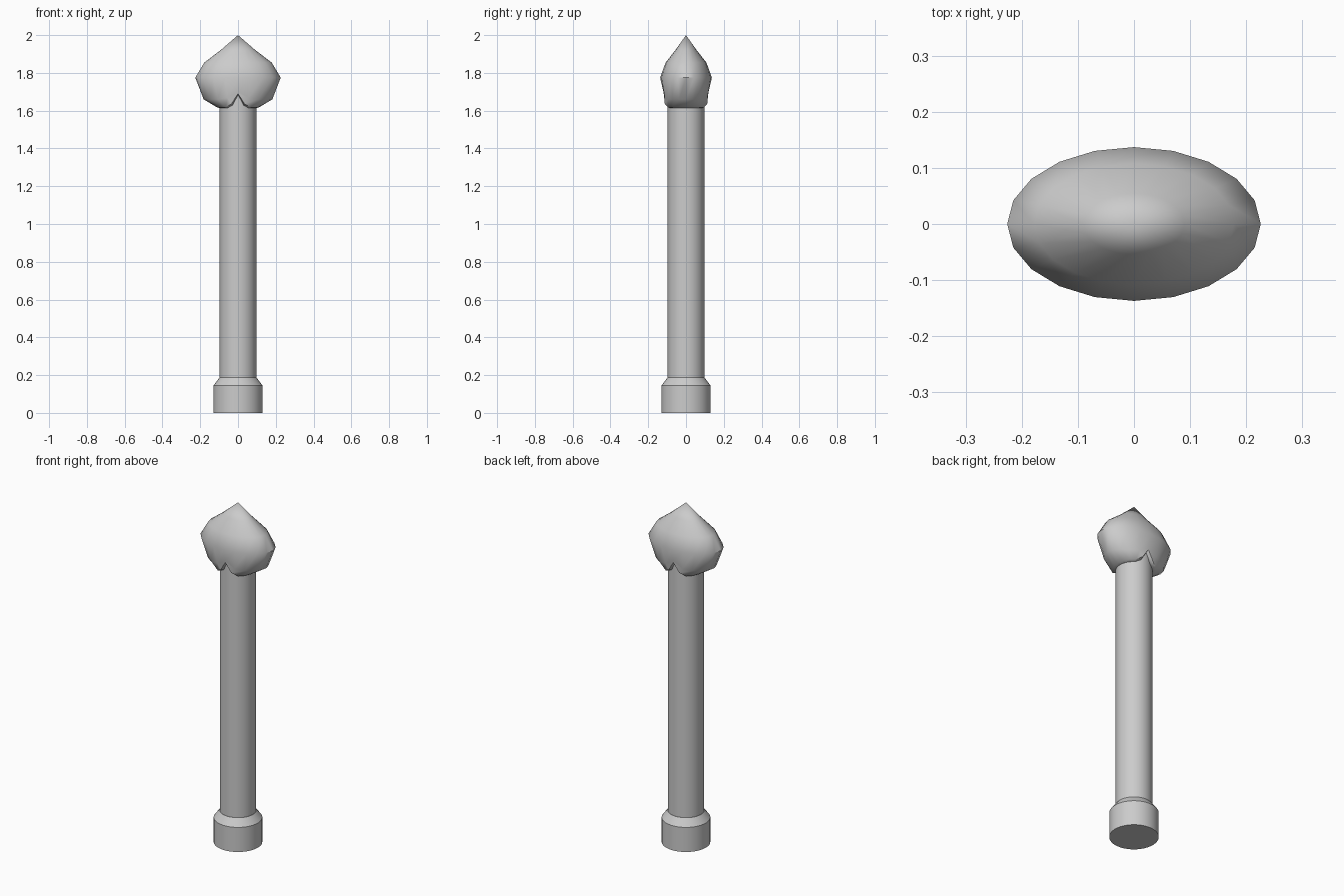
import bpy, bmesh, math

if "Cube" in bpy.data.objects:
    bpy.data.objects.remove(bpy.data.objects["Cube"])


def loft(name, rings, angle):
    """Skin closed rings bottom to top; single-point rings become tips."""
    bm = bmesh.new()
    loops = [[bm.verts.new(p) for p in r] for r in rings]
    for a, b in zip(loops, loops[1:]):
        n = len(a)
        for i in range(n):
            j = (i + 1) % n
            if len(b) == 1:
                bm.faces.new((a[i], a[j], b[0]))
            else:
                bm.faces.new((a[i], a[j], b[j], b[i]))
    for end in (loops[0], loops[-1]):
        if len(end) > 2:
            bm.faces.new(end)
    bmesh.ops.recalc_face_normals(bm, faces=bm.faces)
    me = bpy.data.meshes.new(name)
    bm.to_mesh(me)
    bm.free()
    ob = bpy.data.objects.new(name, me)
    bpy.context.collection.objects.link(ob)
    bpy.ops.object.select_all(action='DESELECT')
    ob.select_set(True)
    bpy.context.view_layer.objects.active = ob
    bpy.ops.object.shade_smooth_by_angle(angle=math.radians(angle))
    return ob


def ring(rx, ry, z, n, lift=(0, 0)):
    """Ellipse; lift raises the points at x = 0 and their neighbours."""
    pts = []
    for i in range(n):
        t = 2 * math.pi * i / n
        d = min(abs(i - n // 4), abs(i - 3 * n // 4))
        dz = lift[d] if d < len(lift) else 0
        pts.append((rx * math.cos(t), ry * math.sin(t), z + dz))
    return pts


# Foot collar with chamfered top
loft("base_collar", [ring(r, r, z, 40) for r, z in
                     ((0.13, 0), (0.13, 0.145), (0.098, 0.187))], 30)

# Round shaft
loft("shaft", [ring(0.097, 0.097, z, 40) for z in (0.18, 1.72)], 30)

# Flattened pointed head with a V notch front and back
N = 20
loft("pointed_head", [
    ring(0.094, 0.094, 1.612, N, (0.07, 0.015)),
    ring(0.112, 0.118, 1.618, N, (0.072, 0.018)),
    ring(0.182, 0.118, 1.66, N, (0.04, 0.008)),
    ring(0.226, 0.137, 1.775, N),
    ring(0.178, 0.108, 1.855, N),
    ring(0.090, 0.055, 1.922, N),
    [(0, 0, 2.0)],
], 50)
